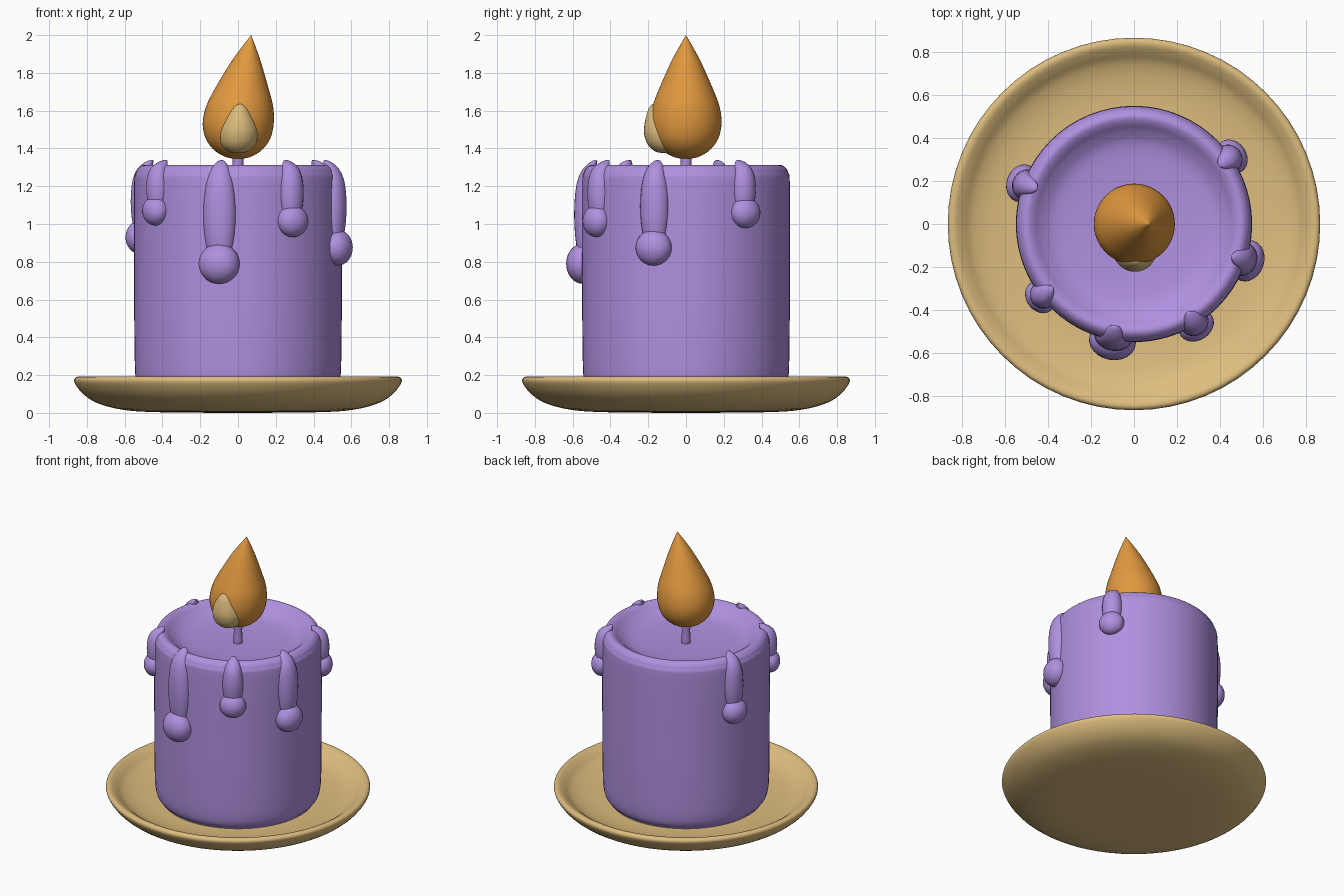
import bpy
import bmesh
from math import sin, cos, pi, radians
from mathutils import Vector

cube = bpy.data.objects.get("Cube")
if cube:
    bpy.data.objects.remove(cube, do_unlink=True)


def make_material(name, rgb):
    mat = bpy.data.materials.new(name)
    mat.use_nodes = True
    mat.diffuse_color = (*rgb, 1)
    mat.node_tree.nodes["Principled BSDF"].inputs["Base Color"].default_value = (*rgb, 1)
    return mat


purple = make_material("purple wax", (0.43, 0.28, 0.74))
tan = make_material("warm tan", (0.73, 0.51, 0.21))
orange = make_material("flame orange", (0.76, 0.32, 0.05))


def finish(name, bm, mat):
    bmesh.ops.recalc_face_normals(bm, faces=bm.faces)
    mesh = bpy.data.meshes.new(name)
    bm.to_mesh(mesh)
    bm.free()
    mesh.materials.append(mat)
    obj = bpy.data.objects.new(name, mesh)
    bpy.context.collection.objects.link(obj)
    bpy.ops.object.select_all(action="DESELECT")
    obj.select_set(True)
    bpy.context.view_layer.objects.active = obj
    bpy.ops.object.shade_smooth_by_angle(angle=radians(50))
    return obj


def smooth_profile(points, steps=4):
    """Catmull-Rom interpolation through the profile points."""
    pts = [Vector(p) for p in points]
    pts = [pts[0]] + pts + [pts[-1]]
    out = []
    for a, b, c, d in zip(pts, pts[1:], pts[2:], pts[3:]):
        for i in range(steps):
            t = i / steps
            out.append(0.5 * (2 * b + (c - a) * t + (2 * a - 5 * b + 4 * c - d) * t * t
                              + (3 * b - a - 3 * c + d) * t ** 3))
    return out + [pts[-1]]


def lathe(name, points, mat, segments=64, bend=None):
    """Spin an (r, z) profile about z; bend moves each ring sideways by height."""
    bm = bmesh.new()
    rings = []
    for r, z in smooth_profile(points):
        ox, oy = bend(z) if bend else (0, 0)
        if r < 0.002:
            rings.append([bm.verts.new((ox, oy, z))] * segments)
        else:
            rings.append([bm.verts.new((ox + r * cos(2 * pi * i / segments),
                                        oy + r * sin(2 * pi * i / segments), z))
                          for i in range(segments)])
    for low, high in zip(rings, rings[1:]):
        for i in range(segments):
            j = (i + 1) % segments
            corners = list(dict.fromkeys((low[i], low[j], high[j], high[i])))
            if len(corners) > 2:
                bm.faces.new(corners)
    return finish(name, bm, mat)


# Dish with a rolled rim
lathe("dish", [(0, 0), (0.4, 0.003), (0.6, 0.015), (0.74, 0.05), (0.82, 0.1),
               (0.865, 0.16), (0.86, 0.187), (0.835, 0.19), (0.8, 0.17),
               (0.75, 0.135), (0.66, 0.11), (0.5, 0.1), (0, 0.1)], tan)

# Candle body with rounded edges and a hollowed top
lathe("candle_body", [(0, 0.09), (0.45, 0.09), (0.51, 0.11), (0.54, 0.17), (0.548, 0.35),
                      (0.55, 0.75), (0.55, 1.2), (0.542, 1.27), (0.525, 1.3),
                      (0.5, 1.312), (0.47, 1.3), (0.43, 1.268), (0.36, 1.235),
                      (0.2, 1.22), (0, 1.215)], purple)

# Wick
lathe("wick", [(0, 1.2), (0.028, 1.2), (0.028, 1.3), (0.028, 1.4), (0, 1.4)], purple, 16)

# Flame leaning to one side, with a pale core on its front
lathe("flame", [(0, 1.345), (0.06, 1.353), (0.125, 1.39), (0.17, 1.45), (0.188, 1.53),
                (0.178, 1.62), (0.145, 1.71), (0.083, 1.85), (0.035, 1.94), (0, 2.0)],
      orange, 48, lambda z: (0.07 * (max(0, z - 1.5) / 0.5) ** 1.5, 0))
lathe("flame_core", [(0, 1.375), (0.05, 1.383), (0.09, 1.42), (0.103, 1.475),
                     (0.09, 1.53), (0.058, 1.59), (0.025, 1.627), (0, 1.638)],
      tan, 32, lambda z: (0.01 * (z - 1.375) / 0.26, -0.11 - 0.055 * ((z - 1.375) / 0.26) ** 2))


def drip(number, angle, bulb_z, size):
    """A wax run hooked over the rim, ending in a round bulb."""
    out = Vector((cos(angle), sin(angle), 0))
    side = Vector((-sin(angle), cos(angle), 0))

    def blob(name, shape):
        bm = bmesh.new()
        bmesh.ops.create_uvsphere(bm, u_segments=24, v_segments=16, radius=1)
        for v in bm.verts:
            s, o, z = shape(*v.co)
            v.co = side * s + out * o + Vector((0, 0, z))
        finish(f"{name}_{number}", bm, purple)

    top, bottom = 1.34, bulb_z - 0.03
    middle, half = (top + bottom) / 2, (top - bottom) / 2

    def run_shape(x, y, z):
        hook = 0.05 * max(0, z) ** 6
        return x * size * 0.8, 0.535 + y * 0.065 - hook, middle + z * half

    blob("wax_run", run_shape)
    blob("wax_bulb", lambda x, y, z: (x * size, 0.555 + y * size * 0.8, bulb_z + z * size * 0.97))


drips = [(259.6, 0.79, 0.11), (301.5, 1.015, 0.087), (342, 0.875, 0.098),
         (34.6, 1.06, 0.084), (160, 0.93, 0.09), (218, 1.07, 0.08)]
for n, (deg, bulb_z, size) in enumerate(drips, 1):
    drip(n, radians(deg), bulb_z, size)
